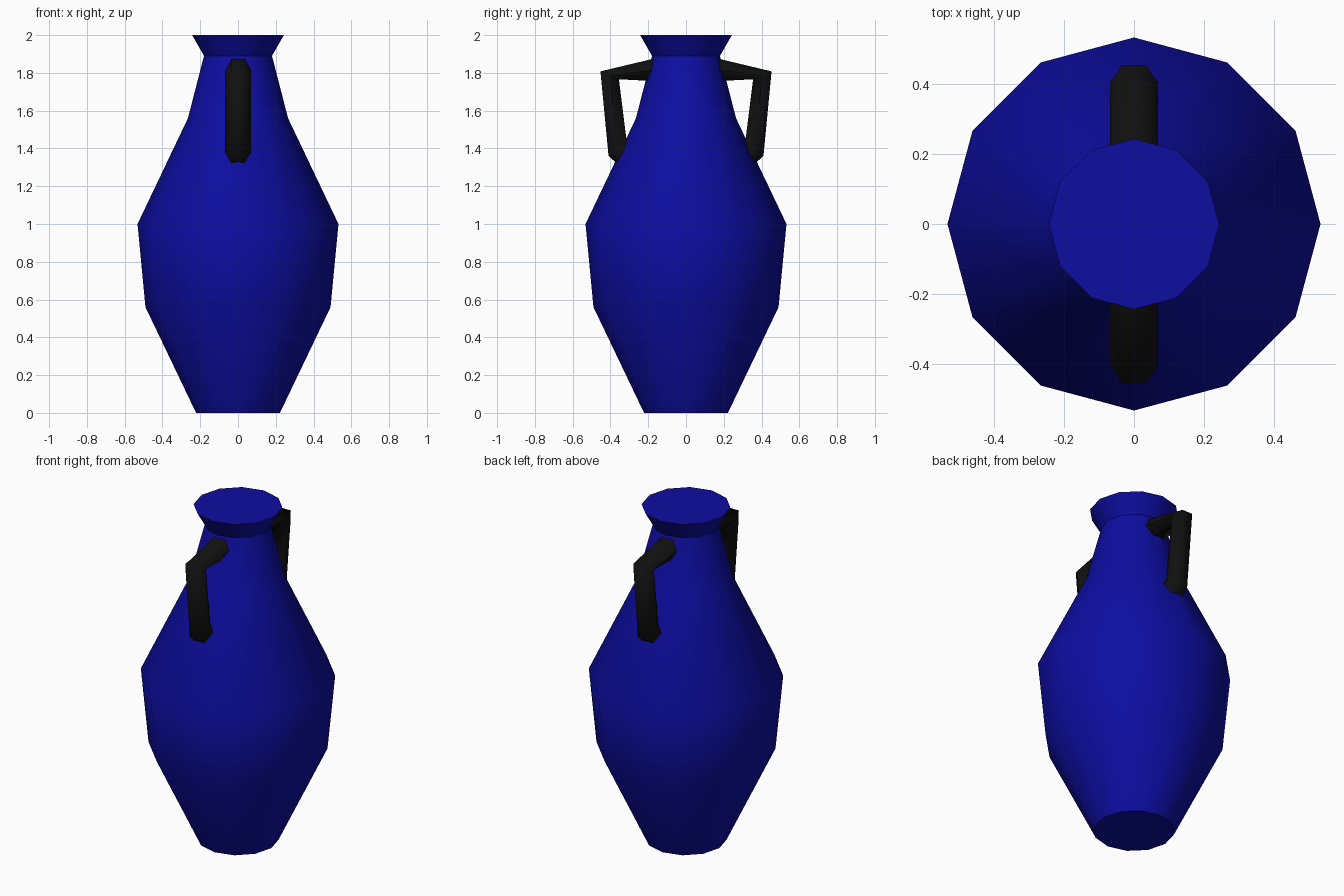
import bpy, bmesh
from math import sin, cos, pi, radians

cube = bpy.data.objects.get("Cube")
if cube:
    bpy.data.objects.remove(cube, do_unlink=True)


def make_material(name, colour):
    mat = bpy.data.materials.new(name)
    mat.use_nodes = True
    mat.diffuse_color = colour
    bsdf = next(n for n in mat.node_tree.nodes if n.type == 'BSDF_PRINCIPLED')
    bsdf.inputs["Base Color"].default_value = colour
    return mat


def loft(name, rings, mat, angle):
    """Skin a closed tube through equal-length rings, cap both ends, shade it."""
    bm = bmesh.new()
    loops = [[bm.verts.new(p) for p in ring] for ring in rings]
    n = len(loops[0])
    for a, b in zip(loops, loops[1:]):
        for i in range(n):
            j = (i + 1) % n
            bm.faces.new((a[i], a[j], b[j], b[i]))
    bm.faces.new(loops[0])
    bm.faces.new(loops[-1])
    bmesh.ops.recalc_face_normals(bm, faces=bm.faces)
    mesh = bpy.data.meshes.new(name)
    bm.to_mesh(mesh)
    bm.free()
    mesh.materials.append(mat)
    obj = bpy.data.objects.new(name, mesh)
    bpy.context.collection.objects.link(obj)
    bpy.ops.object.select_all(action='DESELECT')
    obj.select_set(True)
    bpy.context.view_layer.objects.active = obj
    bpy.ops.object.shade_smooth_by_angle(angle=radians(angle))
    return obj


blue = make_material("deep_blue", (0.004, 0.004, 0.36, 1))
black = make_material("black", (0.005, 0.005, 0.005, 1))

# Vase body: twelve-sided, from foot to flared rim (radius, height)
SIDES = 12
profile = [(0.222, 0), (0.49, 0.56), (0.532, 1.0),
           (0.265, 1.56), (0.18, 1.89), (0.243, 2.0)]
loft("vase_body",
     [[(r * cos(2 * pi * i / SIDES), r * sin(2 * pi * i / SIDES), z)
       for i in range(SIDES)] for r, z in profile], blue, 40)

# Handles: hexagonal bars; each section has an outer and inner (distance, height)
sections = [((0.13, 1.885), (0.13, 1.755)),
            ((0.453, 1.808), (0.355, 1.766)),
            ((0.41, 1.36), (0.313, 1.43)),
            ((0.36, 1.315), (0.27, 1.42))]


def hexagon(outer, inner, side):
    """Hexagon ring: widest halfway between the outer and inner edges."""
    (oy, oz), (iy, iz) = outer, inner
    wide, narrow = 0.068, 0.034
    my, mz = (oy + iy) / 2, (oz + iz) / 2
    points = [(narrow, oy, oz), (wide, my, mz), (narrow, iy, iz),
              (-narrow, iy, iz), (-wide, my, mz), (-narrow, oy, oz)]
    return [(x, side * y, z) for x, y, z in points]


for name, side in (("front_handle", -1), ("back_handle", 1)):
    loft(name, [hexagon(o, i, side) for o, i in sections], black, 65)
